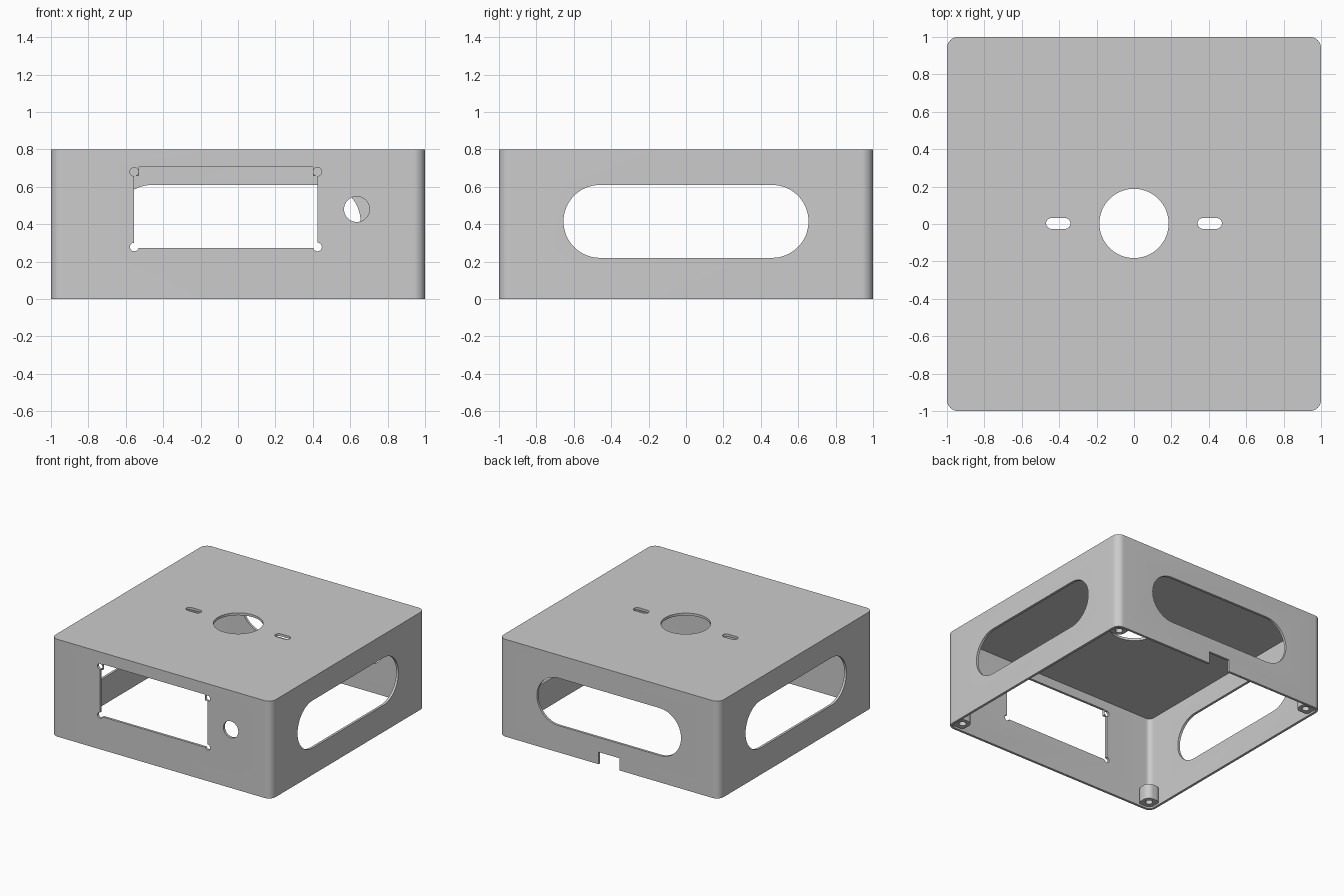
import bpy, bmesh, math
from mathutils import Matrix, Vector

if "Cube" in bpy.data.objects:
    bpy.data.objects.remove(bpy.data.objects["Cube"])

WALL, HEIGHT = 0.02, 0.8

grey = bpy.data.materials.new("light grey plastic")
grey.use_nodes = True
grey.diffuse_color = (0.6, 0.6, 0.6, 1)
grey.node_tree.nodes["Principled BSDF"].inputs["Base Color"].default_value = (0.6, 0.6, 0.6, 1)


def rounded_rect(cx, cy, w, h, r, steps=12):
    """Outline of a rectangle with round corners (a slot or circle when r is half the size)."""
    pts = []
    for i, (sx, sy) in enumerate([(1, 1), (-1, 1), (-1, -1), (1, -1)]):
        for k in range(steps + 1 if r else 1):
            a = math.pi / 2 * (i + k / steps)
            pts.append((cx + sx * (w / 2 - r) + r * math.cos(a),
                        cy + sy * (h / 2 - r) + r * math.sin(a)))
    return pts


def prism(name, outline, axis, low, high):
    """Extrude a 2D outline along an axis: z uses (x, y), y uses (x, z), x uses (y, z)."""
    place = {"z": lambda u, v, d: (u, v, d),
             "y": lambda u, v, d: (u, d, v),
             "x": lambda u, v, d: (d, u, v)}[axis]
    bm = bmesh.new()
    face = bm.faces.new([bm.verts.new(place(u, v, low)) for u, v in outline])
    ext = bmesh.ops.extrude_face_region(bm, geom=[face])
    moved = [g for g in ext["geom"] if isinstance(g, bmesh.types.BMVert)]
    bmesh.ops.translate(bm, verts=moved, vec=place(0, 0, high - low))
    bmesh.ops.remove_doubles(bm, verts=bm.verts, dist=1e-5)
    bmesh.ops.recalc_face_normals(bm, faces=bm.faces)
    mesh = bpy.data.meshes.new(name)
    bm.to_mesh(mesh)
    bm.free()
    mesh.materials.append(grey)
    obj = bpy.data.objects.new(name, mesh)
    bpy.context.collection.objects.link(obj)
    return obj


def cut(obj, cutters):
    """Subtract each cutter, bake the result and drop the cutters."""
    for c in cutters:
        mod = obj.modifiers.new("cut", "BOOLEAN")
        mod.operation, mod.solver, mod.object = "DIFFERENCE", "EXACT", c
        c.hide_render = True
    bpy.context.view_layer.update()
    baked = bpy.data.meshes.new_from_object(
        obj.evaluated_get(bpy.context.evaluated_depsgraph_get()))
    obj.modifiers.clear()
    obj.data = baked
    for c in cutters:
        bpy.data.objects.remove(c)


def smooth(obj):
    bpy.ops.object.select_all(action="DESELECT")
    obj.select_set(True)
    bpy.context.view_layer.objects.active = obj
    bpy.ops.object.shade_smooth_by_angle(angle=math.radians(30))


def circle(x, y, r, steps=12):
    return rounded_rect(x, y, 2 * r, 2 * r, r, steps)


# Open-bottomed shell
shell = prism("enclosure_shell", rounded_rect(0, 0, 2, 2, 0.06), "z", 0, HEIGHT)
inner = 2 - 2 * WALL
cutters = [prism("cavity", rounded_rect(0, 0, inner, inner, 0.06 - WALL), "z", -0.1, HEIGHT - WALL)]

# Long slots in both sides and the back
slot = rounded_rect(0, 0.415, 1.31, 0.39, 0.195, 16)
cutters += [prism("side_slot", slot, "x", -1.1, -0.9),
            prism("side_slot", slot, "x", 0.9, 1.1),
            prism("back_slot", slot, "y", 0.9, 1.1)]

# Cable notch in the lower back edge
cutters.append(prism("cable_notch", rounded_rect(0, 0, 0.19, 0.2, 0), "y", 0.9, 1.1))

# Display window with stepped top corners, screw holes and a round button hole
left, right, low, step, top = -0.555, 0.425, 0.272, 0.657, 0.705
window = [(left, low), (right, low), (right, step), (right - 0.025, step),
          (right - 0.025, top), (left + 0.025, top), (left + 0.025, step), (left, step)]
cutters.append(prism("display_window", window, "y", -1.1, -0.9))
for x in (left, right):
    for z in (0.278, 0.68):
        cutters.append(prism("screw_hole", circle(x, z, 0.023, 6), "y", -1.1, -0.9))
cutters.append(prism("button_hole", circle(0.635, 0.48, 0.068), "y", -1.1, -0.9))

# Round opening and two small slots in the top
cutters.append(prism("top_opening", circle(0, 0.003, 0.185, 20), "z", 0.7, 0.9))
for s in (-1, 1):
    cutters.append(prism("top_slot", rounded_rect(s * 0.405, 0.003, 0.13, 0.058, 0.029, 8), "z", 0.7, 0.9))

cut(shell, cutters)
smooth(shell)

# Screw bosses in the four lower corners
for sx, side in ((-1, "right"), (1, "left")):
    for sy, end in ((-1, "front"), (1, "back")):
        x, y = sx * 0.925, sy * 0.925
        boss = prism(f"{end}_{side}_boss", rounded_rect(x, y, 0.13, 0.13, 0.05), "z", 0.015, 0.14)
        cut(boss, [prism("boss_hole", circle(sx * 0.917, sy * 0.917, 0.028), "z", -0.1, 0.12)])
        smooth(boss)
